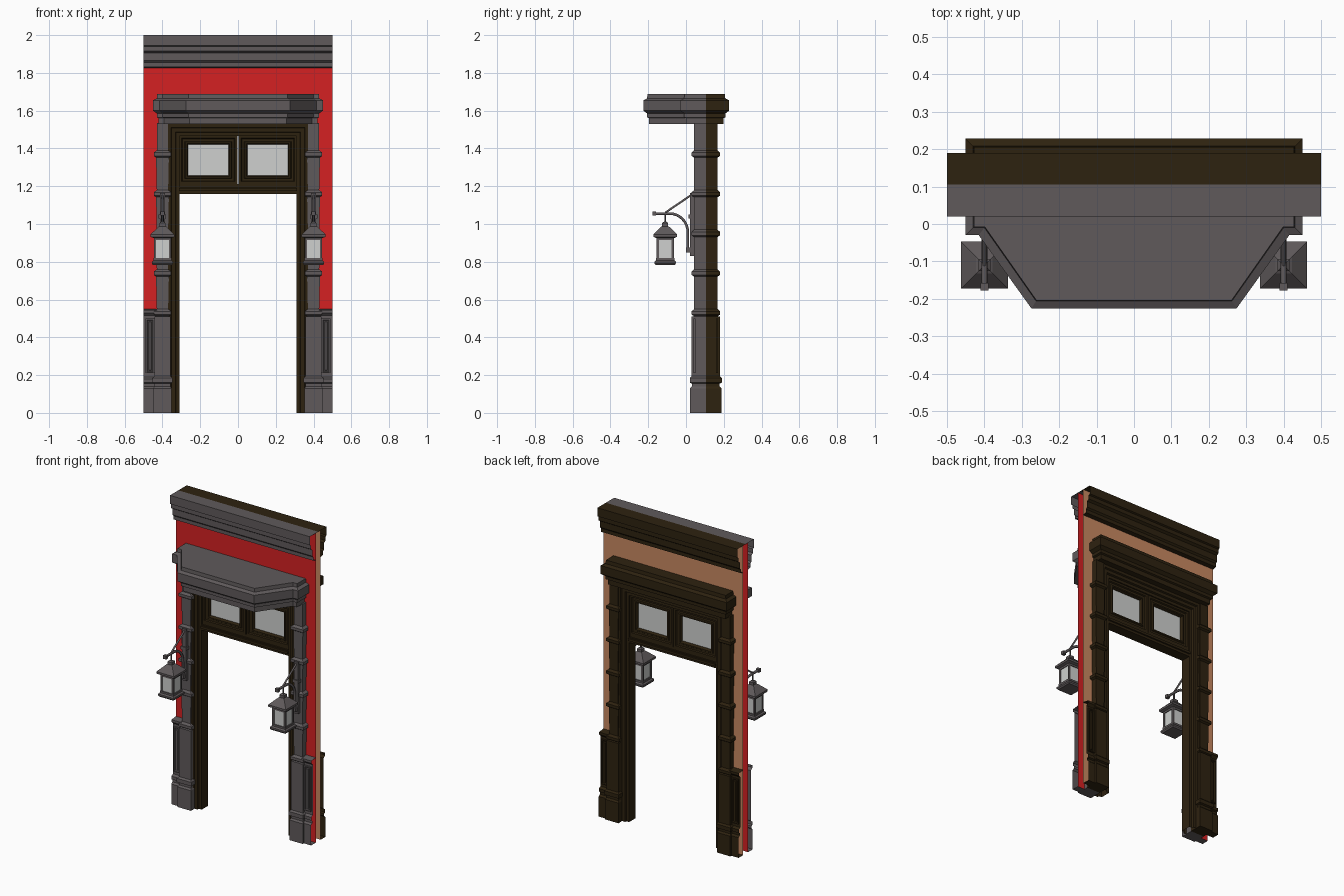
import bpy, bmesh, math
from mathutils import Vector

if "Cube" in bpy.data.objects:
    bpy.data.objects.remove(bpy.data.objects["Cube"])

def mat(name, c):
    m = bpy.data.materials.new(name)
    m.diffuse_color = (*c, 1)
    m.use_nodes = True
    m.node_tree.nodes["Principled BSDF"].inputs["Base Color"].default_value = m.diffuse_color
    return m

GREY = mat("grey stone", (0.115, 0.102, 0.105))
BROWN = mat("dark brown wood", (0.027, 0.016, 0.005))
RED = mat("red plaster", (0.66, 0.015, 0.016))
TAN = mat("tan plaster", (0.58, 0.25, 0.12))
GLASS = mat("pale glass", (0.62, 0.63, 0.62))
MID = 0.105          # plane where the outside trim meets the inside trim

def loft(name, rows, m, closed=False, cap0=False, cap1=False, ring=False, facing=0):
    """Skin rows of points; closed joins each row, ring joins last row to first."""
    bm = bmesh.new()
    vs = [[bm.verts.new(p) for p in r] for r in rows]
    n = len(rows[0])
    pairs = list(zip(vs, vs[1:])) + ([(vs[-1], vs[0])] if ring else [])
    for a, b in pairs:
        for i in range(n if closed else n - 1):
            j = (i + 1) % n
            bm.faces.new((a[i], a[j], b[j], b[i]))
    if cap0:
        bm.faces.new(vs[0])
    if cap1:
        bm.faces.new(vs[-1])
    bmesh.ops.recalc_face_normals(bm, faces=bm.faces)
    bm.normal_update()
    # open shells: make the whole shell look towards -y (facing -1) or +y (facing 1)
    if facing and sum(f.normal.y * f.calc_area() for f in bm.faces) * facing < 0:
        bmesh.ops.reverse_faces(bm, faces=bm.faces)
    me = bpy.data.meshes.new(name)
    bm.to_mesh(me)
    bm.free()
    me.materials.append(m)
    o = bpy.data.objects.new(name, me)
    bpy.context.collection.objects.link(o)
    return o

def box(name, x0, x1, y0, y1, z0, z1, m):
    return loft(name, [[(x0, y0, z), (x1, y0, z), (x1, y1, z), (x0, y1, z)] for z in (z0, z1)],
                m, True, True, True)

def stack(name, cx, cy, levels, m):
    """Square tower from (z, half width) levels."""
    rows = [[(cx + a * h, cy + b * h, z) for a, b in ((-1, -1), (1, -1), (1, 1), (-1, 1))]
            for z, h in levels]
    return loft(name, rows, m, True, True, True)

def rect(x0, x1, z0, z1, k, y):
    return [(x0 + k, y, z0 + k), (x1 - k, y, z0 + k), (x1 - k, y, z1 - k), (x0 + k, y, z1 - k)]

def tube(name, pts, r, m):
    cu = bpy.data.curves.new(name + "_path", 'CURVE')
    cu.dimensions = '3D'
    cu.bevel_depth, cu.bevel_resolution, cu.use_fill_caps = r, 1, True
    sp = cu.splines.new('POLY')
    sp.points.add(len(pts) - 1)
    for p, q in zip(sp.points, pts):
        p.co = (*q, 1)
    tmp = bpy.data.objects.new(name + "_path", cu)
    bpy.context.collection.objects.link(tmp)
    dg = bpy.context.evaluated_depsgraph_get()
    me = bpy.data.meshes.new_from_object(tmp.evaluated_get(dg))
    bpy.data.objects.remove(tmp)
    me.materials.clear()
    me.materials.append(m)
    o = bpy.data.objects.new(name, me)
    bpy.context.collection.objects.link(o)

# column levels: (z, half width, front y)
COL = [(0, .048, .022), (.13, .048, .022), (.14, .043, .032), (.155, .043, .032),
       (.16, .052, .02), (.185, .052, .02), (.195, .042, .03), (.51, .042, .03)]
for zc in (.53, .74, .95, 1.16, 1.37):
    COL += [(zc - .018, .034, .042), (zc - .01, .046, .03), (zc + .008, .046, .03),
            (zc + .02, .03, .043)]
COL += [(1.535, .03, .043)]
CORNICE = [(MID, 2.0), (.02, 2.0), (.02, 1.945), (.03, 1.94), (.03, 1.915), (.045, 1.905),
           (.045, 1.865), (.055, 1.855), (.055, 1.832), (.08, 1.826)]
DADO = [(.08, .55), (.035, .545), (.035, .53), (.05, .515), (.05, .19), (.035, .18),
        (.035, .16), (.045, .155), (.045, .14), (.033, .13), (.033, 0), (.08, 0)]
HOOD = [(1.53, .03), (1.56, .03), (1.565, .02), (1.585, .02), (1.6, 0), (1.655, 0),
        (1.665, .02), (1.688, .022)]

for tag, trim, paint, s in (("front", GREY, RED, 1), ("back", BROWN, TAN, -1)):
    def Y(y):
        return MID + s * (y - MID)

    # wall skin with door opening
    w = [(-.5, 0), (-.37, 0), (-.37, 1.5), (.37, 1.5), (.37, 0), (.5, 0), (.5, 2), (-.5, 2)]
    loft(tag + "_wall", [[(x, Y(.08), z) for x, z in w]], paint, cap0=True, facing=-s)

    # top cornice, open at the ends
    loft(tag + "_cornice", [[(x, Y(y), z) for y, z in CORNICE] for x in (-.5, .5)],
         trim, facing=-s)

    for side in (-1, 1):
        # column with rings and pedestal
        rows = [[(side * .4 - h, MID, z), (side * .4 - h, Y(y), z),
                 (side * .4 + h, Y(y), z), (side * .4 + h, MID, z)] for z, h, y in COL]
        loft(tag + "_column", rows, trim, cap0=True, cap1=True, facing=-s)
        # dado beside the pedestal, with its moulded panel
        xs = sorted((side * .43, side * .5))
        loft(tag + "_dado", [[(x, Y(y), z) for y, z in DADO] for x in xs], trim, facing=-s)
        xs = sorted((side * .443, side * .49))
        prof = [(0, .05), (0, .04), (.007, .04), (.01, .052 - .004), (.015, .048), (.018, .042)]
        loft(tag + "_dado_panel", [rect(*xs, .21, .5, k, Y(y)) for k, y in prof],
             trim, True, cap1=True, facing=-s)

# hood over the door: splayed canopy in front, straight cornice behind
def canopy(d):
    half = [(-.45 + d, MID), (-.45 + d, -.03 + d), (-.415 + .75 * d, -.03 + d),
            (-.274 + .6 * d, -.226 + d)]
    return half + [(-x, y) for x, y in reversed(half)]

def back_hood(d):
    return [(-.45 + d, MID), (-.45 + d, .228 - d), (.45 - d, .228 - d), (.45 - d, MID)]

for name, fn, m, f in (("front_canopy", canopy, GREY, -1), ("back_hood", back_hood, BROWN, 1)):
    loft(name, [[(x, y, z) for x, y in fn(d)] for z, d in HOOD], m,
         cap0=True, cap1=True, facing=f)

# stepped door frame swept round the opening
half = [(0, .05), (.018, .05), (.022, .06), (.042, .06), (.046, .072), (.064, .072)]
prof = half + [(k, 2 * MID - y) for k, y in reversed(half)]
rows = [[(-.374 + k, y, 0), (-.374 + k, y, 1.53 - k), (.374 - k, y, 1.53 - k), (.374 - k, y, 0)]
        for k, y in prof]
loft("door_frame", rows, BROWN, ring=True)
box("transom_bar", -.312, .312, .072, .138, 1.16, 1.195, BROWN)
box("transom_bar_lip", -.312, .312, .062, .148, 1.175, 1.19, BROWN)
box("transom_sill", -.312, .312, .08, .13, 1.19, 1.212, BROWN)

# pair of transom sashes
half = [(0, .08), (.014, .08), (.018, .088), (.03, .088), (.034, .082), (.042, .082), (.047, .096)]
prof = half + [(k, 2 * MID - y) for k, y in reversed(half)]
for x0, x1 in ((-.312, -.003), (.003, .312)):
    loft("sash", [rect(x0, x1, 1.21, 1.468, k, y) for k, y in prof], BROWN, True, ring=True)
    box("sash_glass", x0 + .045, x1 - .045, .102, .108, 1.253, 1.425, GLASS)

# lanterns on brackets
LY = -.11
for side in (-1, 1):
    cx = side * .4
    box("bracket_plate", cx - .014, cx + .014, .02, .045, .83, 1.165, GREY)
    box("bracket_plate_boss", cx - .02, cx + .02, .014, .045, 1.03, 1.05, GREY)
    arc = [(cx, -.085 + .095 * math.sin(t), .955 + .1 * math.cos(t))
           for t in (i * math.pi / 16 for i in range(9))]
    tube("bracket_arm", [(cx, -.165, 1.055)] + arc + [(cx, .01, .86)], .008, GREY)
    tube("bracket_strut", [(cx, -.11, 1.06), (cx, .03, 1.155)], .006, GREY)
    box("arm_finial", cx - .011, cx + .011, -.178, -.158, 1.044, 1.066, GREY)
    box("arm_foot", cx - .012, cx + .012, 0, .025, .85, .875, GREY)
    tube("lantern_hanger", [(cx, LY, .99), (cx, LY, 1.055)], .005, GREY)
    stack("lantern_roof", cx, LY, [(.925, .045), (.932, .063), (.945, .063), (.985, .022),
                                   (.988, .016), (1.005, .016), (1.012, .007)], GREY)
    stack("lantern_glass", cx, LY, [(.815, .041), (.928, .041)], GLASS)
    stack("lantern_base", cx, LY, [(.782, .05), (.79, .056), (.8, .056), (.808, .048),
                                   (.82, .048)], GREY)
    stack("lantern_collar", cx, LY, [(.914, .046), (.93, .046)], GREY)
    for a in (-1, 1):
        for b in (-1, 1):
            stack("lantern_post", cx + a * .04, LY + b * .04, [(.81, .006), (.928, .006)], GREY)
